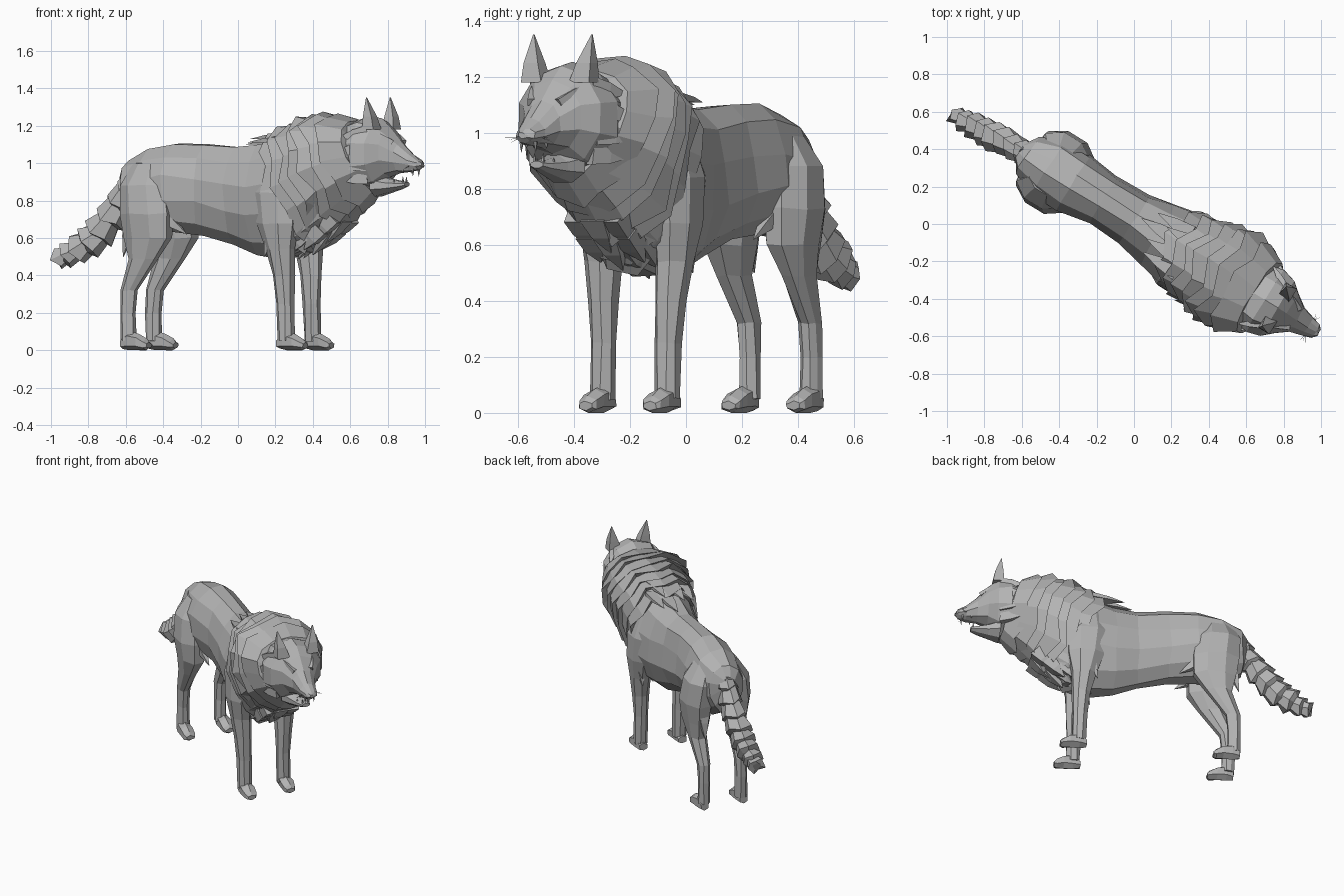
import bpy, bmesh, math, random
from mathutils import Vector, Matrix

random.seed(4)
if "Cube" in bpy.data.objects:
    bpy.data.objects.remove(bpy.data.objects["Cube"])

grey = bpy.data.materials.new("fur_grey")
grey.use_nodes = True
grey.diffuse_color = (0.45, 0.45, 0.45, 1)
grey.node_tree.nodes["Principled BSDF"].inputs["Base Color"].default_value = (0.45, 0.45, 0.45, 1)

# Animal is modelled along local x (nose at +x), then turned to its heading
HEADING = Matrix.Translation((0, 0.02, 0)) @ Matrix.Rotation(math.radians(-31.5), 4, 'Z')


def finish(name, bm, mirror=False):
    bmesh.ops.recalc_face_normals(bm, faces=bm.faces)
    me = bpy.data.meshes.new(name)
    bm.to_mesh(me)
    bm.free()
    me.materials.append(grey)
    ob = bpy.data.objects.new(name, me)
    bpy.context.collection.objects.link(ob)
    ob.matrix_world = HEADING
    if mirror:
        m = ob.modifiers.new("both_sides", 'MIRROR')
        m.use_axis = (False, True, False)
        m.use_mirror_merge = False
    return ob


def ring(c, a, b, n, jit=0.0, jag=None, egg=0.0):
    """Ellipse with half axes a and b; jag pushes every other point, egg widens the b end."""
    pts = []
    for i in range(n):
        t = math.tau * (i + 0.5) / n
        p = Vector(c) + Vector(a) * math.cos(t) * (1 + egg * math.sin(t)) + Vector(b) * math.sin(t)
        p += Vector([random.uniform(-jit, jit) for _ in range(3)])
        if jag:
            p += Vector(jag) * (i % 2) * random.uniform(0.4, 1)
        pts.append(p)
    return pts


def loft(bm, rings):
    loops = [[bm.verts.new(p) for p in r] for r in rings]
    for r, s in zip(loops, loops[1:]):
        for i in range(len(r)):
            j = (i + 1) % len(r)
            bm.faces.new((r[i], r[j], s[j], s[i]))
    bm.faces.new(loops[0])
    bm.faces.new(loops[-1])


def lengthwise(bm, sections, n=10, jit=0.0, y=0.0):
    """Sections across the body: x, bottom, top, half width."""
    loft(bm, [ring((x, y, (lo + hi) / 2), (0, w, 0), (0, 0, (hi - lo) / 2 * 1.04), n, jit)
              for x, lo, hi, w in sections])


def spike(bm, base, tip, wide, thick, n=4):
    base, tip = Vector(base), Vector(tip)
    d = (tip - base).normalized()
    side = d.cross(Vector((0, 0, 1)))
    side = side.normalized() if side.length > 0.1 else Vector((0, 1, 0))
    up = side.cross(d)
    loft(bm, [ring(base, side * wide, up * thick, n),
              ring(base.lerp(tip, 0.5), side * wide * 0.7, up * thick * 0.7, n),
              ring(tip, side * wide * 0.04, up * thick * 0.04, n)])


def along(points, t):
    """Linear walk through a list of tuples, t from 0 to 1."""
    k = min(max(t, 0), 0.9999) * (len(points) - 1)
    i = int(k)
    return Vector(points[i]).lerp(Vector(points[i + 1]), k - i)


# Torso
bm = bmesh.new()
lengthwise(bm, [(-.71, .82, .95, .05), (-.67, .70, 1.02, .12), (-.54, .63, 1.07, .17),
                (-.38, .64, 1.10, .175), (-.2, .62, 1.095, .15), (0, .56, 1.08, .155),
                (.15, .51, 1.09, .185), (.3, .49, 1.13, .215), (.45, .53, 1.18, .20),
                (.58, .62, 1.2, .18), (.72, .76, 1.2, .15)], 12, .009)
finish("torso", bm)

# Legs: centre x, y, z, then half length and half width
hind = [(-.51, .07, 1.0, .10, .06), (-.51, .11, .88, .15, .10), (-.49, .13, .73, .155, .10),
        (-.485, .13, .60, .145, .08), (-.51, .135, .49, .09, .055), (-.60, .13, .32, .05, .042),
        (-.61, .13, .2, .042, .038), (-.605, .13, .05, .042, .04)]
fore = [(.32, .12, 1.0, .09, .06), (.33, .15, .84, .14, .085), (.34, .155, .68, .125, .085),
        (.355, .15, .54, .085, .065), (.37, .14, .4, .063, .052), (.38, .135, .25, .05, .046),
        (.385, .135, .05, .046, .044)]
for name, sections, toe in (("hind", hind, -.475), ("front", fore, .505)):
    bm = bmesh.new()
    loft(bm, [ring((x, y, z), (a, 0, 0), (0, b, 0), 8, .004) for x, y, z, a, b in sections])
    finish(name + "_legs", bm, True)
    # Paws
    bm = bmesh.new()
    lengthwise(bm, [(toe - .165, .01, .06, .03), (toe - .12, 0, .10, .042), (toe - .06, 0, .085, .048),
                    (toe - .015, 0, .06, .043), (toe, .01, .04, .03)], 6, .003, .135)
    for v in bm.verts:
        v.co.z = max(v.co.z, 0)
    finish(name + "_paws", bm, True)

# Mane collars: overlapping bands whose ragged edges point backwards
top = [(.23, 0, 1.15), (.40, 0, 1.23), (.56, 0, 1.265), (.74, 0, 1.245)]
low = [(.45, 0, .53), (.58, 0, .61), (.74, 0, .72), (.88, 0, .82)]
width = [(.21, 0, 0), (.25, 0, 0), (.275, 0, 0), (.23, 0, 0)]
bm = bmesh.new()
COLLARS = 7
for i in range(COLLARS):
    bands = []
    for t, s, jag in ((i + 1.6, .80, 0), (i + 1.5, .92, 0), (i, 1.06, 1), (i + .25, .85, 0)):
        f = t / (COLLARS + .5)
        a, b = along(top, f), along(low, f)
        bands.append(ring((a + b) / 2, (0, along(width, f).x * s, 0), (a - b) / 2 * s, 15,
                          .014 if jag else .006, (-.065, 0, -.015) if jag else None, .1 + .2 * f))
    loft(bm, bands)
finish("mane", bm)

# Loose tufts over the withers and under the chest
bm = bmesh.new()
for x, z, y in ((.16, 1.12, .03), (.24, 1.15, -.05), (.30, 1.17, .06), (.22, 1.13, .10), (.26, 1.13, -.12)):
    spike(bm, (x + .08, y, z), (x - .13, y, z - .02), .06, .02)
for x, z in ((.60, .63), (.52, .57), (.43, .55), (.34, .54)):
    for y in (-.07, 0, .07):
        spike(bm, (x + .05, y, z + .08), (x - .05, y * 1.3, z - .06 + abs(y) * .4), .07, .06)
finish("loose_tufts", bm)

# Tufts at the elbows and thighs
bm = bmesh.new()
spike(bm, (.34, .17, .68), (.27, .17, .50), .05, .05)
spike(bm, (-.58, .13, .72), (-.64, .13, .50), .05, .045)
spike(bm, (-.40, .11, .72), (-.26, .10, .62), .04, .04)
finish("leg_tufts", bm, True)

# Tail of overlapping tufted bands
path = [(-.64, 0, .95), (-.71, 0, .84), (-.78, 0, .73), (-.86, -.005, .63), (-.95, -.01, .56),
        (-1.04, -.015, .515), (-1.12, -.02, .49)]
bm = bmesh.new()
BANDS = 8
for i in range(BANDS):
    p, q = along(path, i / BANDS), along(path, (i + 1.3) / BANDS)
    d = (q - p).normalized()
    up = d.cross(Vector((0, 1, 0)))
    r = .056 + .036 * math.sin(math.pi * min(1, (i + 1) / BANDS))
    loft(bm, [ring(a, (0, r * s * .88, 0), up * r * s, 7, .008, j)
              for a, s, j in ((p, .75, None), (p.lerp(q, .7), 1.08, d * .03), (q, .55, None))])
finish("tail", bm)

# Head with upper snout
bm = bmesh.new()
lengthwise(bm, [(.72, .90, 1.21, .18), (.82, .85, 1.245, .20), (.90, .875, 1.23, .18),
                (.955, .93, 1.185, .13), (1.02, .95, 1.115, .08), (1.09, .955, 1.05, .055),
                (1.14, .965, 1.015, .04), (1.155, .98, 1.0, .02)], 10, .005)
finish("head", bm)

# Lower jaw
bm = bmesh.new()
lengthwise(bm, [(.88, .82, .95, .10), (.95, .84, .92, .07), (1.02, .86, .905, .045),
                (1.06, .875, .90, .028)], 8)
finish("lower_jaw", bm)

# Cheek ruff: broad tufts lying back against the mane
bm = bmesh.new()
for z in (.93, 1.0, 1.08, 1.16):
    spike(bm, (.88, .15 - abs(z - 1.04) * .3, z), (.75, .235 - abs(z - 1.04) * .4, z - .02), .03, .06)
finish("cheek_ruff", bm, True)

# Ears
bm = bmesh.new()
loft(bm, [ring((.90, .10, 1.18), (.05, 0, 0), (0, .06, 0), 4),
          ring((.895, .11, 1.25), (.037, 0, 0), (0, .042, 0), 4),
          ring((.88, .122, 1.352), (.002, 0, 0), (0, .003, 0), 4)])
finish("ears", bm, True)

# Teeth, brows and whiskers
bm = bmesh.new()
for x, y, z, h in ((1.115, .03, .97, -.04), (1.06, .042, .965, -.02),
                   (1.045, .018, .89, .04), (1.0, .035, .89, .02)):
    spike(bm, (x, y, z), (x, y, z + h), .007, .007)
finish("teeth", bm, True)
bm = bmesh.new()
spike(bm, (1.0, .05, 1.11), (.90, .11, 1.18), .03, .018)
finish("brows", bm, True)
bm = bmesh.new()
for k in (-.02, 0, .02):
    spike(bm, (1.10, .045, .985), (1.11 + k, .09, .975 + k * .5), .0015, .0015)
finish("whiskers", bm, True)
